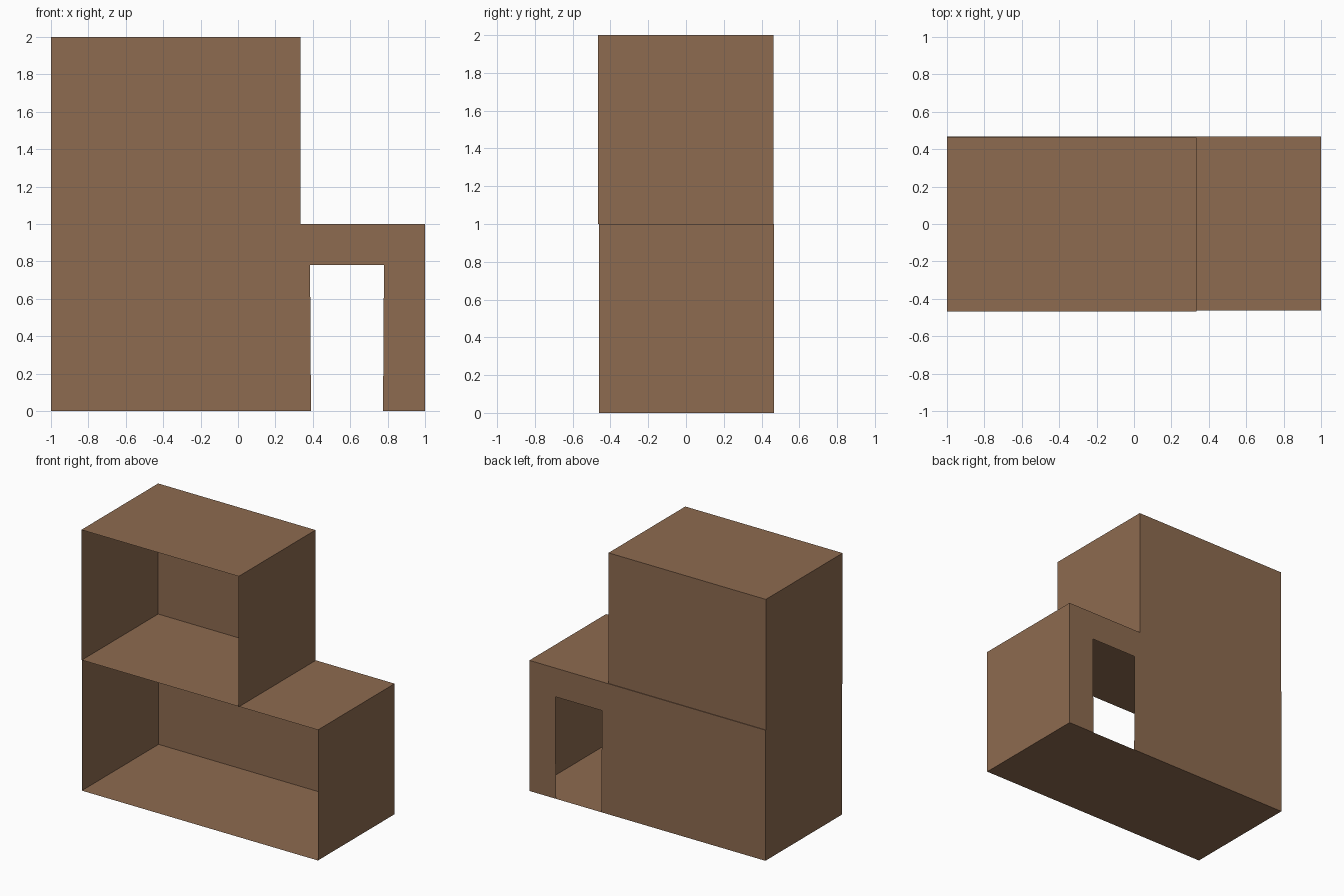
import bpy

if "Cube" in bpy.data.objects:
    bpy.data.objects.remove(bpy.data.objects["Cube"])

# Single plain wood colour
wood = bpy.data.materials.new("brown_wood")
wood.diffuse_color = (0.27, 0.147, 0.08, 1)
wood.use_nodes = True
wood.node_tree.nodes["Principled BSDF"].inputs["Base Color"].default_value = wood.diffuse_color


def panel(name, pts):
    """One thin flat panel, corners listed counter-clockwise from outside."""
    mesh = bpy.data.meshes.new(name)
    mesh.from_pydata(pts, [], [list(range(len(pts)))])
    mesh.materials.append(wood)
    obj = bpy.data.objects.new(name, mesh)
    bpy.context.collection.objects.link(obj)
    return obj


def room(name, x0, x1, y0, y1, z0, z1, floor=True, door=()):
    """Open-fronted room; door points notch the lower edge of the back wall."""
    if floor:
        panel(name + "_floor", [(x0, y0, z0), (x0, y1, z0), (x1, y1, z0), (x1, y0, z0)])
    panel(name + "_ceiling", [(x0, y0, z1), (x1, y0, z1), (x1, y1, z1), (x0, y1, z1)])
    panel(name + "_left_wall", [(x0, y0, z0), (x0, y0, z1), (x0, y1, z1), (x0, y1, z0)])
    panel(name + "_right_wall", [(x1, y0, z0), (x1, y1, z0), (x1, y1, z1), (x1, y0, z1)])
    outline = [(x1, z0), *door, (x0, z0), (x0, z1), (x1, z1)]
    panel(name + "_back_wall", [(x, y1, z) for x, z in outline])


# Long lower room with a doorway through the back wall
room("lower_room", -1, 1, -0.461, 0.467, 0, 1,
     door=[(0.775, 0), (0.78, 0.78), (0.385, 0.78), (0.39, 0)])

# Shorter upper room; the lower ceiling serves as its floor
room("upper_room", -1, 0.333, -0.467, 0.462, 1, 2, floor=False)
